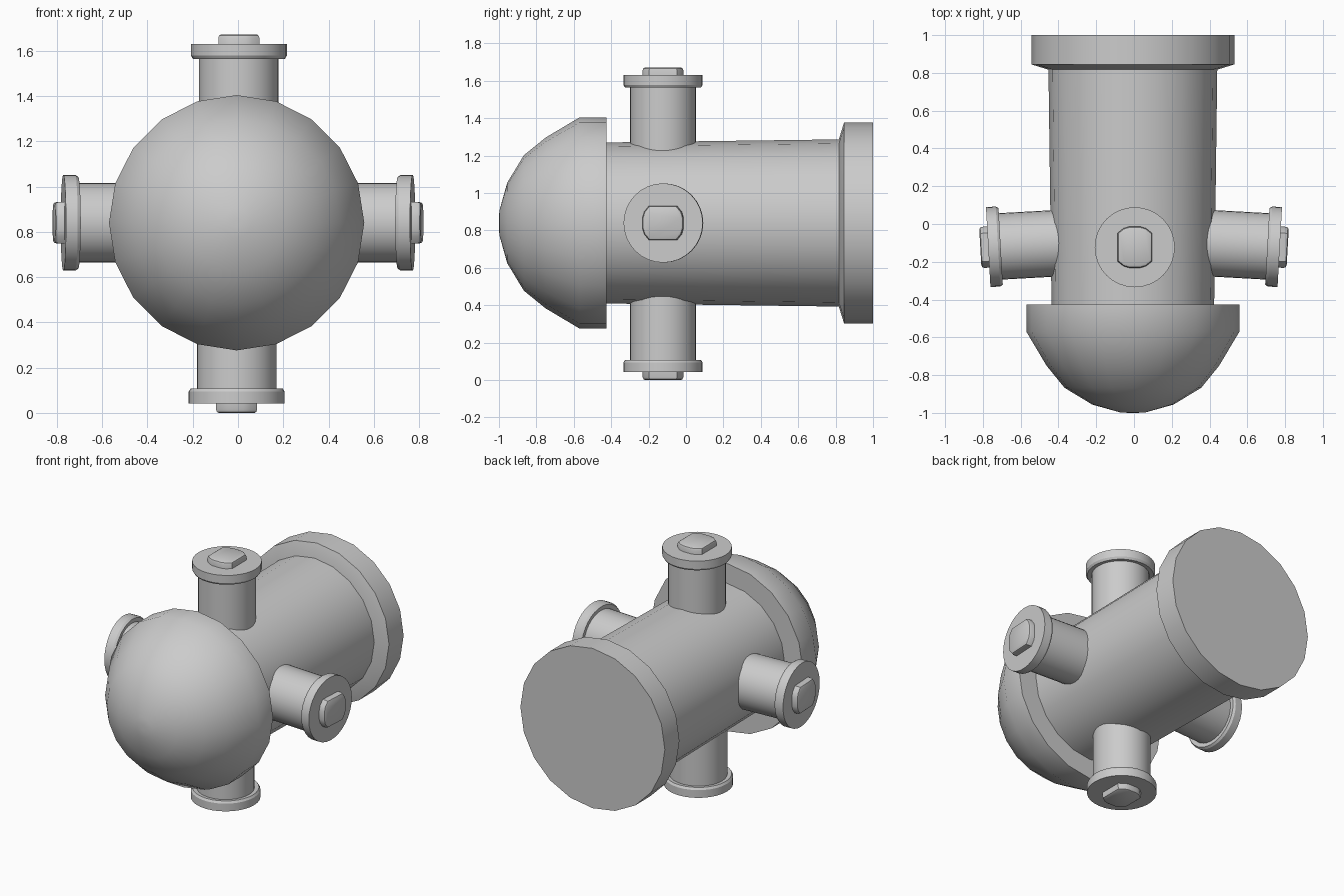
import bpy, bmesh
from math import sin, cos, pi, radians
from mathutils import Matrix

if "Cube" in bpy.data.objects:
    bpy.data.objects.remove(bpy.data.objects["Cube"])


def finish(name, bm, matrix, angle=30):
    bmesh.ops.recalc_face_normals(bm, faces=bm.faces[:])
    me = bpy.data.meshes.new(name)
    bm.to_mesh(me)
    bm.free()
    ob = bpy.data.objects.new(name, me)
    bpy.context.collection.objects.link(ob)
    ob.matrix_world = matrix
    bpy.ops.object.select_all(action='DESELECT')
    ob.select_set(True)
    bpy.context.view_layer.objects.active = ob
    bpy.ops.object.shade_smooth_by_angle(angle=radians(angle))
    return ob


def loft(name, rings, matrix, angle=30):
    """Bridge equal-length point rings and close both ends."""
    bm = bmesh.new()
    loops = [[bm.verts.new(p) for p in ring] for ring in rings]
    n = len(loops[0])
    for a, b in zip(loops, loops[1:]):
        for i in range(n):
            j = (i + 1) % n
            bm.faces.new((a[i], a[j], b[j], b[i]))
    bm.faces.new(loops[0])
    bm.faces.new(loops[-1])
    return finish(name, bm, matrix, angle)


def lathe(name, profile, sides, matrix, angle=30):
    """Spin (radius, height) points about local z."""
    rings = [[(r * cos(2 * pi * i / sides), r * sin(2 * pi * i / sides), h)
              for i in range(sides)] for r, h in profile]
    return loft(name, rings, matrix, angle)


# Main vessel: local z runs along world +y
AXIS = Matrix.Translation((-0.006, 0, 0.84)) @ Matrix.Rotation(-pi / 2, 4, 'X')
lathe("main_body", [(0.43, -0.46), (0.447, 0.83)], 20, AXIS)
lathe("rear_flange", [(0.44, 0.815), (0.537, 0.845), (0.537, 1.0)], 20, AXIS)
lathe("front_dome", [(0.564, -0.425), (0.564, -0.57), (0.457, -0.75), (0.362, -0.867),
                     (0.215, -0.956), (0.065, -0.998), (0.015, -1.0)], 20, AXIS, 33)


def nozzle(name, matrix, face):
    # Pipe with flange
    lathe(name + "_pipe", [(0.176, 0.25), (0.176, face - 0.04)], 32, matrix)
    lathe(name + "_flange", [(0.174, face - 0.062), (0.203, face - 0.066),
                             (0.212, face - 0.052), (0.212, face)], 32, matrix)
    # Raised plug: straight sides, bowed ends
    half = [(0.091, 0.075), (0.06, 0.1), (0.03, 0.109), (-0.03, 0.109), (-0.06, 0.1), (-0.091, 0.075)]
    outline = half + [(-x, -y) for x, y in half]
    levels = [(1.0, -0.02), (1.0, 0.026), (0.96, 0.037), (0.87, 0.042)]
    loft(name + "_plug", [[(x * s, y * s, face + h) for x, y in outline] for s, h in levels], matrix, 40)


# Four nozzles; the side pair lean slightly toward the front
nozzle("top_nozzle", Matrix.Translation((0.004, -0.123, 0.84)), 0.79)
nozzle("bottom_nozzle", Matrix.Translation((-0.006, -0.123, 0.84)) @ Matrix.Rotation(pi, 4, 'Y'), 0.798)
for side, s in (("right", 1), ("left", -1)):
    m = (Matrix.Translation((0, -0.079, 0.84)) @ Matrix.Rotation(radians(-3.2 * s), 4, 'Z')
         @ Matrix.Rotation(s * pi / 2, 4, 'Y'))
    nozzle(side + "_nozzle", m, 0.773)
